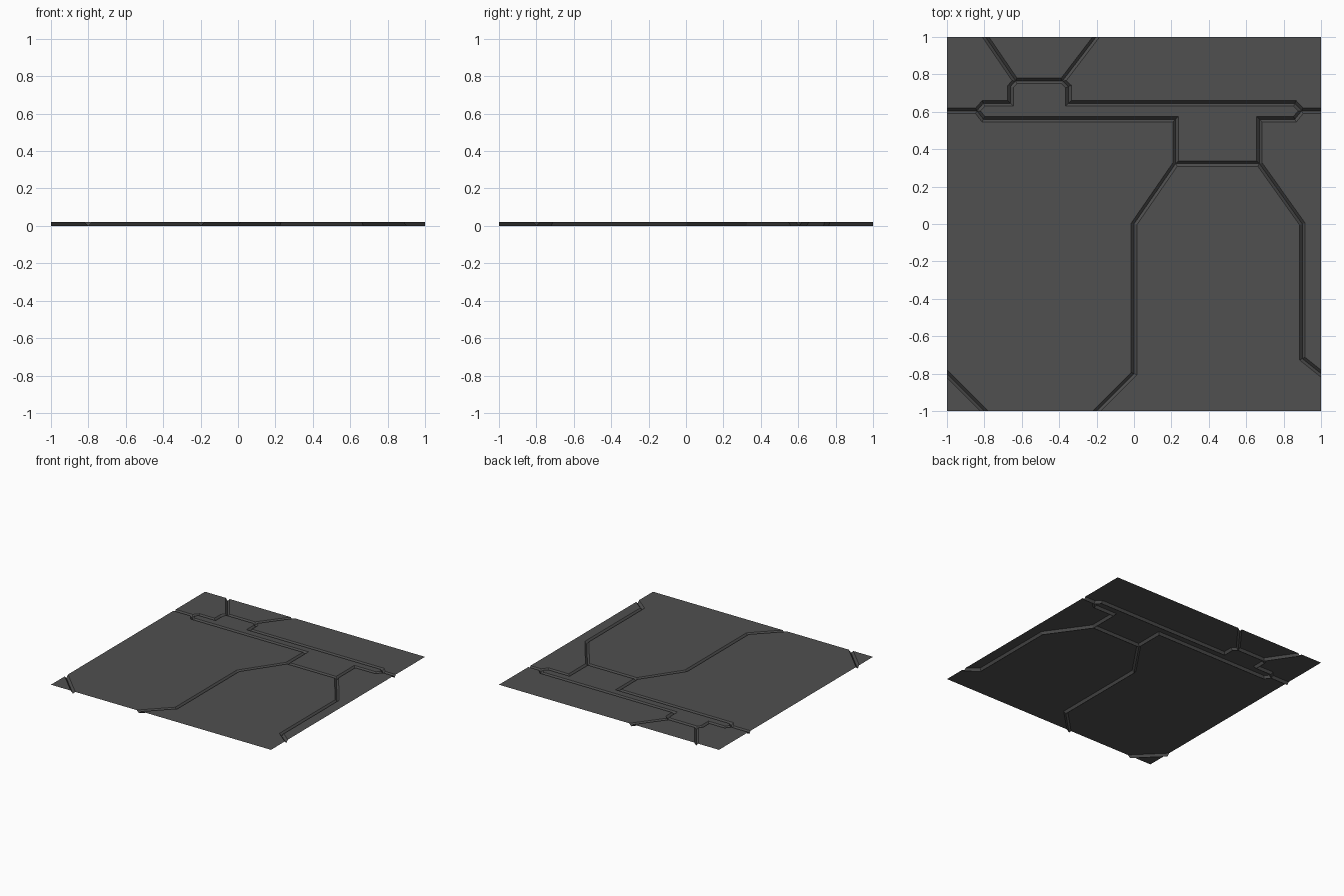
import bpy, bmesh
from mathutils import Vector

if "Cube" in bpy.data.objects:
    bpy.data.objects.remove(bpy.data.objects["Cube"])

DEPTH = 0.02        # groove depth
HALF = 0.015        # half width of the V groove
M = 1.2             # panels are laid out oversize, then trimmed to +-1

# Groove centre-line junctions
P = {
    'sw': (-M, -M), 'se': (M, -M), 'ne': (M, M), 'nw': (-M, M),
    'n1': (-0.93, M), 'n2': (-0.05, M), 'w': (-M, 0.605), 'e': (M, 0.605),
    's1': (-0.6, -M), 'w1': (-M, -0.6), 's2': (-0.4, -M), 'e1': (M, -0.96),
    'a': (-0.633, 0.765), 'b': (-0.382, 0.765),
    'c': (-0.66, 0.735), 'd': (-0.66, 0.645),
    'f': (-0.35, 0.735), 'g': (-0.35, 0.645),
    'h': (-0.805, 0.645), 'i': (-0.84, 0.605), 'j': (-0.805, 0.56),
    'k': (0.86, 0.645), 'l': (0.897, 0.605), 'm': (0.86, 0.56),
    'o': (0.223, 0.56), 'p': (0.223, 0.323), 'q': (0.67, 0.323), 'r': (0.67, 0.56),
    't': (0, 0), 'u': (0, -0.8), 'v': (0.9, 0), 'x': (0.9, -0.72),
}
# Panels, counter-clockwise
PANELS = [
    'n1 a b n2',                                # top trapezoid
    'nw w i h d c a n1',                        # top left
    'n2 b f g k l e ne',                        # top right
    'a c d h i j o p q r m l k g f b',          # centre bar with necks
    'w w1 s1 s2 u t p o j i',                   # large left
    's2 se e1 x v q p t u',                     # large lower right
    'e1 e l m r q v x',                         # right edge
    'w1 sw s1',                                 # corner
]

bm = bmesh.new()
verts = {n: bm.verts.new((x, y, 0)) for n, (x, y) in P.items()}
faces = [bm.faces.new([verts[n] for n in s.split()]) for s in PANELS]
for f in faces:
    f.normal_update()
    if f.normal.z < 0:
        f.normal_flip()

# Inset each panel and raise it, leaving V grooves between panels
bmesh.ops.inset_individual(bm, faces=faces, thickness=HALF, use_even_offset=True)
for v in {v for f in faces for v in f.verts}:
    v.co.z = DEPTH

# Trim to the square tile
for n in ((1, 0, 0), (-1, 0, 0), (0, 1, 0), (0, -1, 0)):
    bmesh.ops.bisect_plane(bm, geom=bm.verts[:] + bm.edges[:] + bm.faces[:],
                           plane_co=Vector(n), plane_no=Vector(n), clear_outer=True)
bmesh.ops.triangulate(bm, faces=[f for f in bm.faces if len(f.verts) > 4])

mesh = bpy.data.meshes.new("floor_panel")
bm.to_mesh(mesh)
bm.free()
mat = bpy.data.materials.new("dark grey metal")
mat.diffuse_color = (0.08, 0.08, 0.08, 1)
mat.use_nodes = True
mat.node_tree.nodes["Principled BSDF"].inputs["Base Color"].default_value = mat.diffuse_color
mesh.materials.append(mat)
bpy.context.collection.objects.link(bpy.data.objects.new("floor_panel", mesh))
